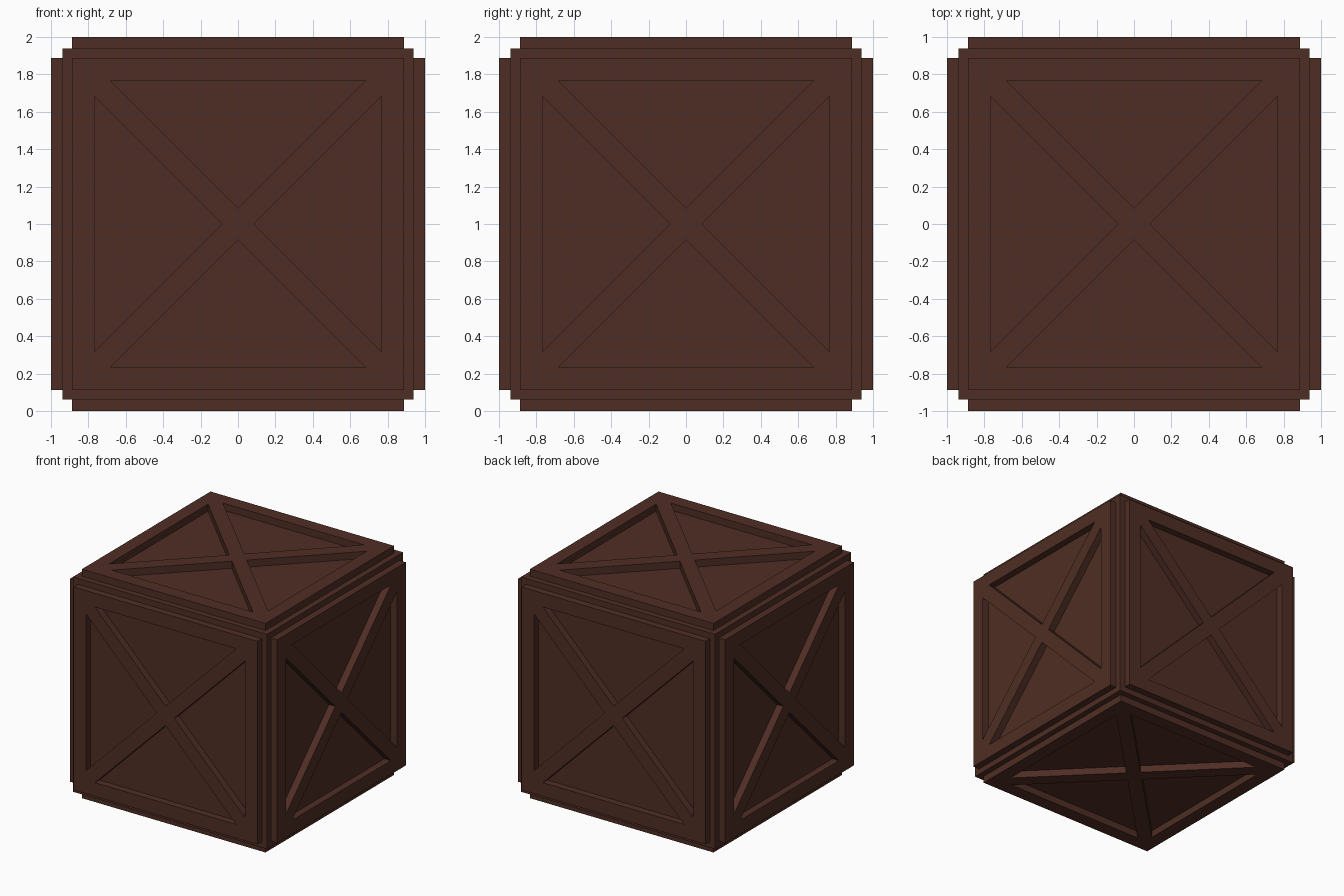
import bpy, bmesh, math
from mathutils import Matrix, Vector

if "Cube" in bpy.data.objects:
    bpy.data.objects.remove(bpy.data.objects["Cube"])

CORE = 0.938     # half size of inner box
PLATE = 0.887    # half size of each braced panel
FRAME = 0.767    # inner edge of the panel frame
GAP = 0.085      # brace offset from the diagonal
CENTRE = Matrix.Translation((0, 0, 1))

wood = bpy.data.materials.new("dark brown wood")
wood.diffuse_color = (0.078, 0.027, 0.018, 1)
wood.use_nodes = True
wood.node_tree.nodes["Principled BSDF"].inputs["Base Color"].default_value = wood.diffuse_color


def finish(name, bm, matrix):
    bm.transform(matrix)
    bmesh.ops.recalc_face_normals(bm, faces=bm.faces)
    mesh = bpy.data.meshes.new(name)
    bm.to_mesh(mesh)
    bm.free()
    mesh.materials.append(wood)
    bpy.context.collection.objects.link(bpy.data.objects.new(name, mesh))


# inner box, whose sides are the floors of the recesses
bm = bmesh.new()
bmesh.ops.create_cube(bm, size=2 * CORE)
finish("crate_core", bm, CENTRE)


def braced_panel(name, rotation):
    """Square frame with crossed braces, leaving four triangular openings."""
    bm = bmesh.new()
    a, b, w = PLATE, FRAME, FRAME - GAP
    for i in range(4):
        turn = Matrix.Rotation(i * math.pi / 2, 4, 'Z')
        left, right, tri_l, tri_r, apex, mid = [
            bm.verts.new(turn @ Vector((x, y, CORE)))
            for x, y in ((-a, a), (a, a), (-w, b), (w, b), (0, GAP), (0, 0))]
        bm.faces.new((left, tri_l, tri_r, right))
        bm.faces.new((right, tri_r, apex, mid))
        bm.faces.new((left, mid, apex, tri_l))
    bmesh.ops.remove_doubles(bm, verts=bm.verts, dist=1e-4)
    base = bm.faces[:]
    out = bmesh.ops.extrude_face_region(bm, geom=base, use_keep_orig=True)
    top = [v for v in out["geom"] if isinstance(v, bmesh.types.BMVert)]
    for v in top:
        v.co.z = 1.0
    # keep the panel closed while normals are computed
    finish(name, bm, CENTRE @ rotation)


# one panel on each side
for name, angle, axis in (("top", 0, 'X'), ("bottom", 180, 'X'),
                          ("front", 90, 'X'), ("back", -90, 'X'),
                          ("right", 90, 'Y'), ("left", -90, 'Y')):
    braced_panel(name + "_panel", Matrix.Rotation(math.radians(angle), 4, axis))
